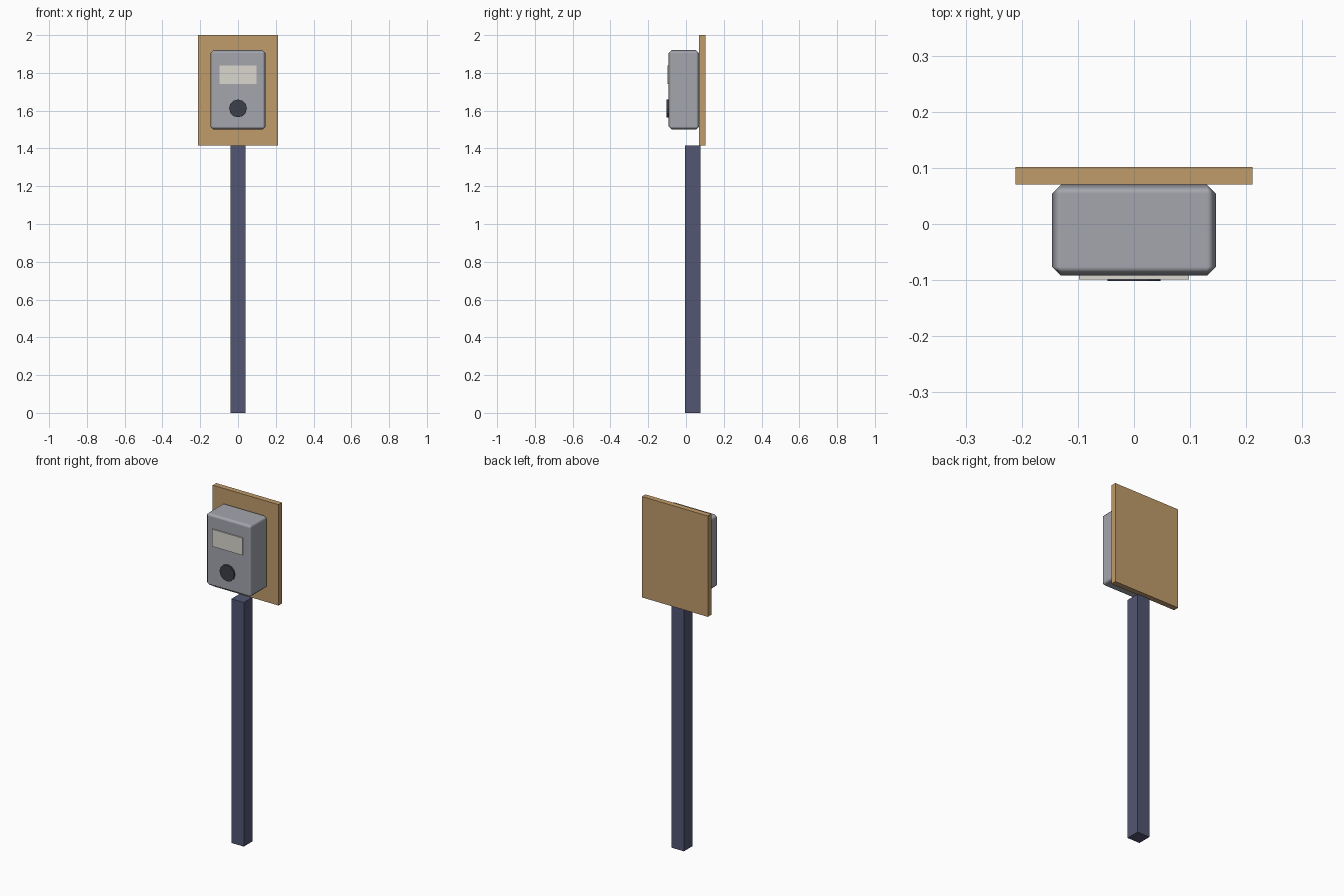
import bpy, math

if "Cube" in bpy.data.objects:
    bpy.data.objects.remove(bpy.data.objects["Cube"])


def material(name, rgb):
    m = bpy.data.materials.new(name)
    m.diffuse_color = (*rgb, 1)
    m.use_nodes = True
    m.node_tree.nodes["Principled BSDF"].inputs["Base Color"].default_value = m.diffuse_color
    return m


def box(name, x, y, z, mat):
    """Box from (min, max) ranges on each axis."""
    ranges = (x, y, z)
    bpy.ops.mesh.primitive_cube_add(size=1, location=[(a + b) / 2 for a, b in ranges])
    o = bpy.context.object
    o.name = name
    o.scale = [b - a for a, b in ranges]
    bpy.ops.object.transform_apply(location=False, rotation=False, scale=True)
    o.data.materials.append(mat)
    return o


wood = material("wood", (0.53, 0.33, 0.145))
navy = material("painted_steel", (0.085, 0.093, 0.17))
grey = material("grey_metal", (0.37, 0.38, 0.42))
cream = material("cream", (0.70, 0.68, 0.62))
dark = material("dark_plastic", (0.045, 0.05, 0.065))

# Post and backing board
box("post", (-0.04, 0.04), (-0.004, 0.076), (0, 1.415), navy)
box("back_board", (-0.211, 0.211), (0.07, 0.102), (1.415, 2.0), wood)

# Chamfered housing with softened edges
housing = box("housing", (-0.146, 0.146), (-0.092, 0.07), (1.5, 1.92), grey)
bpy.ops.object.shade_smooth()
bevel = housing.modifiers.new("bevel", 'BEVEL')
bevel.width = 0.016
bevel.segments = 1
bevel.harden_normals = True

# Label plate on the front
box("label_plate", (-0.098, 0.098), (-0.099, -0.085), (1.74, 1.84), cream)

# Round dial on the front
bpy.ops.mesh.primitive_cylinder_add(vertices=12, radius=0.047, depth=0.018,
                                    location=(0, -0.093, 1.612),
                                    rotation=(math.pi / 2, 0, 0))
dial = bpy.context.object
dial.name = "dial"
dial.data.materials.append(dark)
